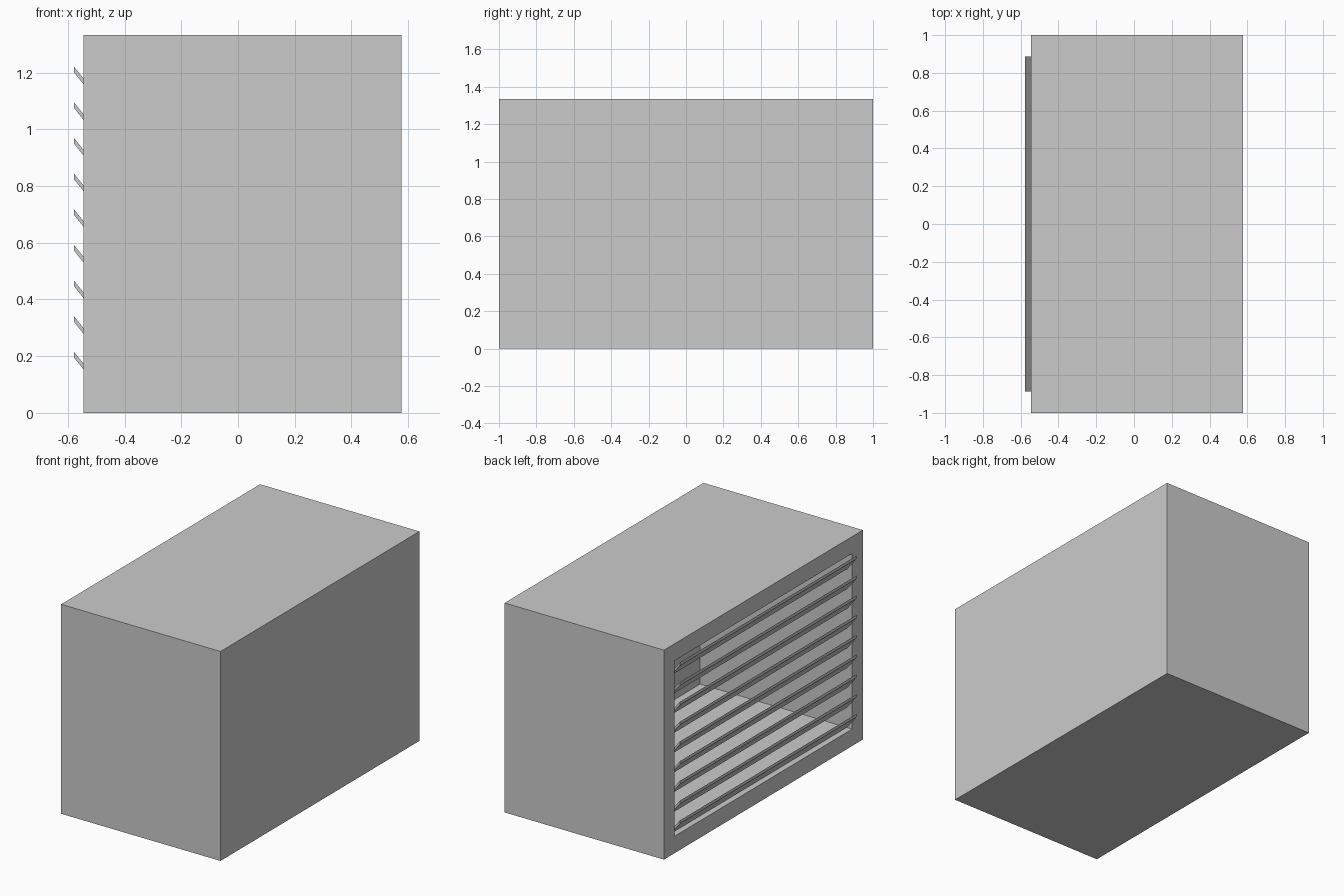
import bpy, bmesh
from mathutils import Vector

if "Cube" in bpy.data.objects:
    bpy.data.objects.remove(bpy.data.objects["Cube"])

X0, X1, H = -0.545, 0.577, 1.333
RIM, DEPTH = 0.108, 1.07


def finish(bm, name):
    bmesh.ops.recalc_face_normals(bm, faces=bm.faces)
    me = bpy.data.meshes.new(name)
    bm.to_mesh(me)
    bm.free()
    ob = bpy.data.objects.new(name, me)
    bpy.context.collection.objects.link(ob)
    return ob


# Hollow box, open on the left side
bm = bmesh.new()
bmesh.ops.create_cube(bm, size=1)
for v in bm.verts:
    v.co = Vector(((X0 + X1) / 2 + v.co.x * (X1 - X0), v.co.y * 2, (v.co.z + 0.5) * H))
bm.normal_update()
opening = min(bm.faces, key=lambda f: f.calc_center_median().x)
bmesh.ops.inset_region(bm, faces=[opening], thickness=RIM, use_even_offset=True)
recess = bmesh.ops.extrude_face_region(bm, geom=[opening])
bmesh.ops.translate(bm, vec=(DEPTH, 0, 0),
                    verts=[g for g in recess["geom"] if isinstance(g, bmesh.types.BMVert)])
if opening.is_valid:
    bmesh.ops.delete(bm, geom=[opening], context='FACES_ONLY')
finish(bm, "housing")


# Slanted slats with upright edges, centred on the opening plane
def slat(i, z):
    bm = bmesh.new()
    a, rise, t = 0.033, 0.041, 0.01
    prof = [(-a, rise - t), (a, -rise - t), (a, -rise + t), (-a, rise + t)]
    face = bm.faces.new([bm.verts.new((X0 + x, -0.887, z + dz)) for x, dz in prof])
    ext = bmesh.ops.extrude_face_region(bm, geom=[face])
    bmesh.ops.translate(bm, vec=(0, 1.774, 0),
                        verts=[g for g in ext["geom"] if isinstance(g, bmesh.types.BMVert)])
    finish(bm, f"slat_{i + 1}")


for i in range(9):
    slat(i, H / 2 + (i - 4) * 0.1257)
